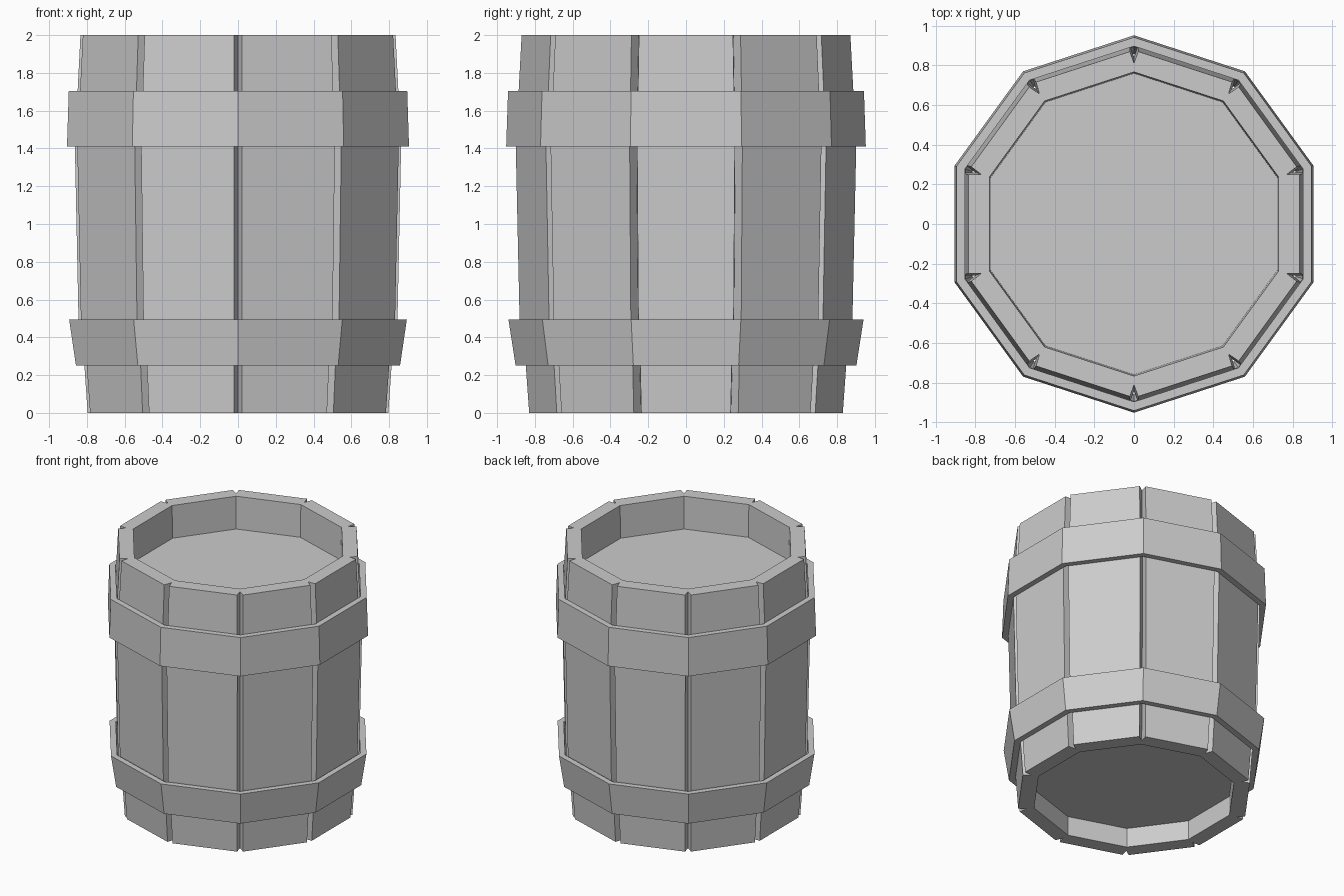
import bpy, bmesh, math
from mathutils import Vector

if "Cube" in bpy.data.objects:
    bpy.data.objects.remove(bpy.data.objects["Cube"])

SIDES = 10


def corner(radius, z, k):
    a = math.pi / 2 + k * math.tau / SIDES
    return Vector((radius * math.cos(a), radius * math.sin(a), z))


def plain_ring(radius, z):
    return [corner(radius, z, k) for k in range(SIDES)]


# Ten-sided ring whose corners are cut in by V grooves between the staves
def grooved_ring(radius, z, depth, half_width=0.022):
    pts = []
    for k in range(SIDES):
        c = corner(radius, z, k)
        before = (corner(radius, z, k - 1) - c).normalized()
        after = (corner(radius, z, k + 1) - c).normalized()
        pts += [c + before * half_width, corner(radius - depth, z, k), c + after * half_width]
    return pts


# Skin a list of rings, either closed on itself or capped at both ends
def loft(name, rings, closed):
    bm = bmesh.new()
    loops = [[bm.verts.new(p) for p in ring] for ring in rings]
    n = len(loops[0])
    pairs = list(zip(loops, loops[1:]))
    if closed:
        pairs.append((loops[-1], loops[0]))
    else:
        bm.faces.new(loops[0][::-1])
        bm.faces.new(loops[-1])
    for lo, hi in pairs:
        for i in range(n):
            j = (i + 1) % n
            bm.faces.new((lo[i], lo[j], hi[j], hi[i]))
    bmesh.ops.recalc_face_normals(bm, faces=bm.faces)
    mesh = bpy.data.meshes.new(name)
    bm.to_mesh(mesh)
    bm.free()
    obj = bpy.data.objects.new(name, mesh)
    bpy.context.collection.objects.link(obj)
    return obj


# Barrel body: recessed base, bulging staves, rim and sunken lid (radius, z, groove depth)
profile = [(0.72, 0.15, 0), (0.72, 0, 0),
           (0.837, 0, 0.065), (0.855, 0.25, 0.065), (0.888, 0.5, 0.065),
           (0.908, 1.41, 0.065), (0.893, 1.7, 0.065), (0.877, 2, 0.065),
           (0.767, 2, 0), (0.76, 1.75, 0)]
loft("barrel_staves", [grooved_ring(*p) for p in profile], closed=False)


# Hoops: flat bands following the slope of the staves
def hoop(name, z0, r0, z1, r1, thick=0.045):
    section = [(r0 - thick, z0), (r0, z0), (r1, z1), (r1 - thick, z1)]
    loft(name, [plain_ring(*p) for p in section], closed=True)


hoop("lower_hoop", 0.25, 0.902, 0.495, 0.94)
hoop("upper_hoop", 1.41, 0.952, 1.705, 0.942)
